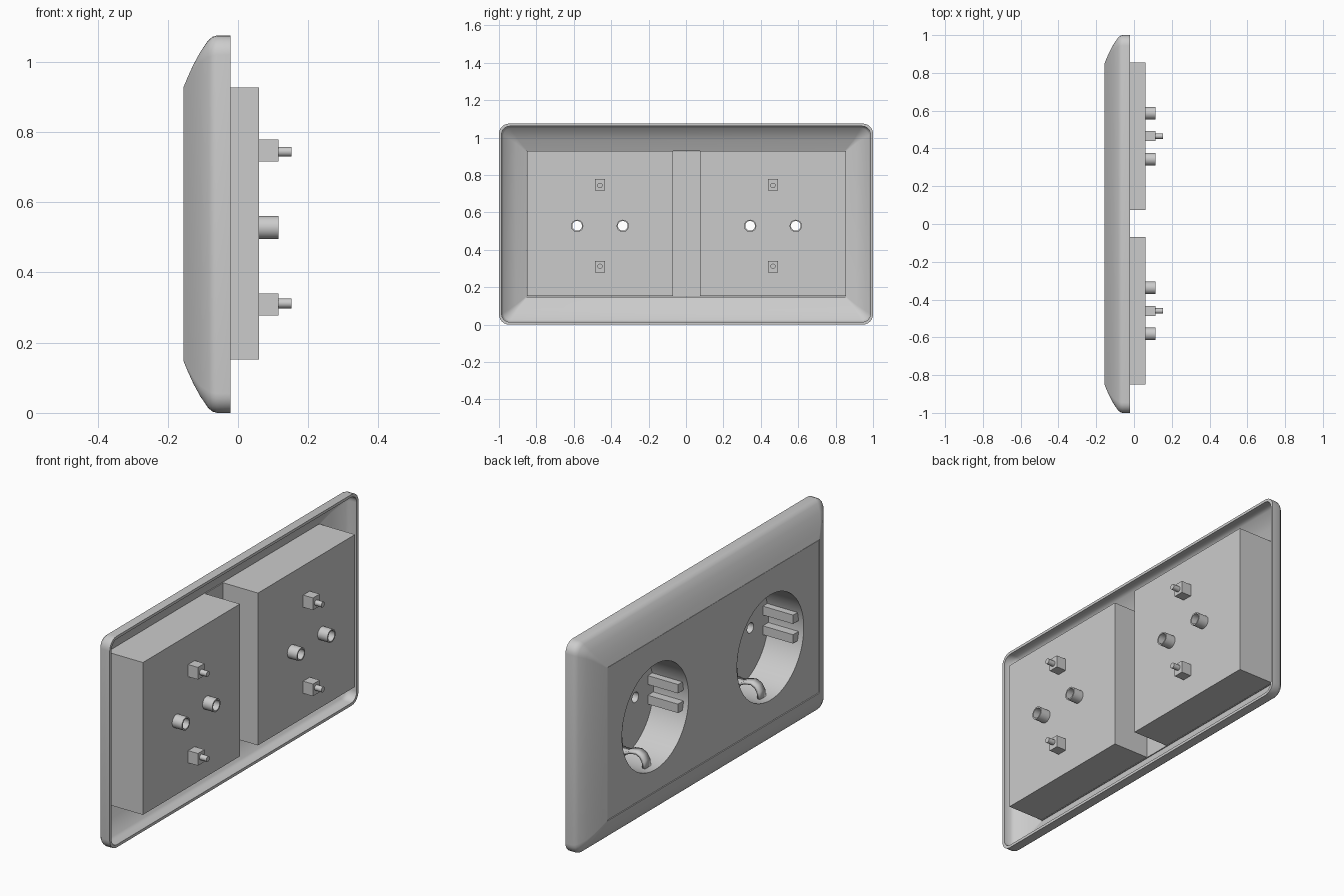
import bpy, bmesh, math
from mathutils import Matrix, Vector

if "Cube" in bpy.data.objects:
    bpy.data.objects.remove(bpy.data.objects["Cube"], do_unlink=True)

mat = bpy.data.materials.new("light_grey_plastic")
mat.use_nodes = True
GREY = (0.6, 0.6, 0.6, 1)
mat.diffuse_color = GREY
mat.node_tree.nodes["Principled BSDF"].inputs["Base Color"].default_value = GREY

MID_Z = 0.5375      # plate centre height
HUB_Z = 0.528       # socket centre height
GANGS = (("left", 0.465), ("right", -0.46))


def finish(name, bm):
    bmesh.ops.recalc_face_normals(bm, faces=bm.faces)
    mesh = bpy.data.meshes.new(name)
    bm.to_mesh(mesh)
    bm.free()
    mesh.materials.append(mat)
    ob = bpy.data.objects.new(name, mesh)
    bpy.context.collection.objects.link(ob)
    return ob


def activate(ob):
    bpy.ops.object.select_all(action='DESELECT')
    ob.select_set(True)
    bpy.context.view_layer.objects.active = ob


def smooth(ob, degrees=40):
    activate(ob)
    bpy.ops.object.shade_smooth_by_angle(angle=math.radians(degrees))


def box(bm, x0, x1, y, z, wy, wz):
    m = Matrix.Translation(((x0 + x1) / 2, y, z)) @ Matrix.Diagonal((x1 - x0, wy, wz, 1))
    bmesh.ops.create_cube(bm, size=1, matrix=m)


def rod(bm, x0, x1, y, z, r, sides=24):
    m = Matrix.Translation(((x0 + x1) / 2, y, z)) @ Matrix.Rotation(math.pi / 2, 4, 'Y')
    bmesh.ops.create_cone(bm, cap_ends=True, segments=sides, radius1=r, radius2=r,
                          depth=x1 - x0, matrix=m)


def ring(bm, x, inset, radius, steps=6):
    """Rounded rectangle of vertices at depth x."""
    hy, hz = 1 - inset, MID_Z - inset
    verts = []
    for corner, (sy, sz) in enumerate(((1, 1), (-1, 1), (-1, -1), (1, -1))):
        for i in range(steps + 1):
            a = (corner + i / steps) * math.pi / 2
            verts.append(bm.verts.new((x, sy * (hy - radius) + radius * math.cos(a),
                                       MID_Z + sz * (hz - radius) + radius * math.sin(a))))
    return verts


def cut(ob, cutter):
    mod = ob.modifiers.new("cut", 'BOOLEAN')
    mod.object, mod.operation, mod.solver = cutter, 'DIFFERENCE', 'EXACT'
    activate(ob)
    bpy.ops.object.modifier_apply(modifier=mod.name)


# Hollow frame: outer skin, opening edge, inner skin
bm = bmesh.new()
section = [(-0.022, 0, 0.055), (-0.06, 0, 0.055), (-0.073, 0.004, 0.053),
           (-0.085, 0.014, 0.048), (-0.108, 0.048, 0.03), (-0.127, 0.083, 0.018),
           (-0.143, 0.118, 0.01), (-0.155, 0.147, 0.004), (-0.14, 0.147, 0.004),
           (-0.114, 0.09, 0.016), (-0.076, 0.024, 0.04), (-0.06, 0.014, 0.044),
           (-0.022, 0.014, 0.044)]
rings = [ring(bm, *s) for s in section]
for a, b in zip(rings, rings[1:] + rings[:1]):
    for i in range(len(a)):
        j = (i + 1) % len(a)
        bm.faces.new((a[i], a[j], b[j], b[i]))
smooth(finish("frame", bm))

# Cutter for the round wells
bm = bmesh.new()
for _, y in GANGS:
    rod(bm, -0.3, 0.045, y, HUB_Z, 0.268, 64)
wells = finish("well_cutter", bm)

# Cutter for the contact holes
bm = bmesh.new()
for _, y in GANGS:
    for s in (-1, 1):
        rod(bm, 0, 0.2, y + s * 0.122, HUB_Z, 0.026)
holes = finish("contact_hole_cutter", bm)

# Front panel
bm = bmesh.new()
box(bm, -0.153, -0.138, 0, MID_Z, 1.7, 0.775)
panel = finish("front_panel", bm)
cut(panel, wells)
smooth(panel)

for side, y in GANGS:
    # Housing with the well and contact holes
    bm = bmesh.new()
    box(bm, -0.139, 0.06, y, MID_Z + 0.002, 0.78, 0.775)
    housing = finish(side + "_housing", bm)
    cut(housing, wells)
    cut(housing, holes)
    smooth(housing)

    # Contact tubes behind the housing
    bm = bmesh.new()
    for s in (-1, 1):
        rod(bm, 0.05, 0.115, y + s * 0.122, HUB_Z, 0.033)
    tubes = finish(side + "_contact_tubes", bm)
    cut(tubes, holes)
    smooth(tubes)

    # Terminal blocks with pins
    bm = bmesh.new()
    for s in (-1, 1):
        box(bm, 0.055, 0.115, y, HUB_Z + s * 0.219, 0.053, 0.062)
        rod(bm, 0.11, 0.153, y, HUB_Z + s * 0.216, 0.014, 12)
    smooth(finish(side + "_terminals", bm))

    # Guide ribs on the side walls of the well
    bm = bmesh.new()
    for s in (-1, 1):
        for t in (-1, 1):
            box(bm, -0.125, 0.05, y + s * 0.252, HUB_Z + t * 0.05, 0.06, 0.045)
    finish(side + "_guide_ribs", bm)

    # Bent earth clips at the top and bottom of the well
    bm = bmesh.new()
    path = [(0.05, 0.217), (0.0, 0.217), (-0.025, 0.205), (-0.06, 0.2),
            (-0.085, 0.212), (-0.1, 0.235), (-0.105, 0.272)]
    for s in (-1, 1):
        rows = [[bm.verts.new((x, y + w, HUB_Z + s * z)) for w in (-0.025, 0.025)]
                for x, z in path]
        for a, b in zip(rows, rows[1:]):
            bm.faces.new((a[0], a[1], b[1], b[0]))
    clips = finish(side + "_earth_clips", bm)
    solid = clips.modifiers.new("thickness", 'SOLIDIFY')
    solid.thickness, solid.offset = 0.014, 0
    smooth(clips)

for cutter in (wells, holes):
    bpy.data.objects.remove(cutter, do_unlink=True)
